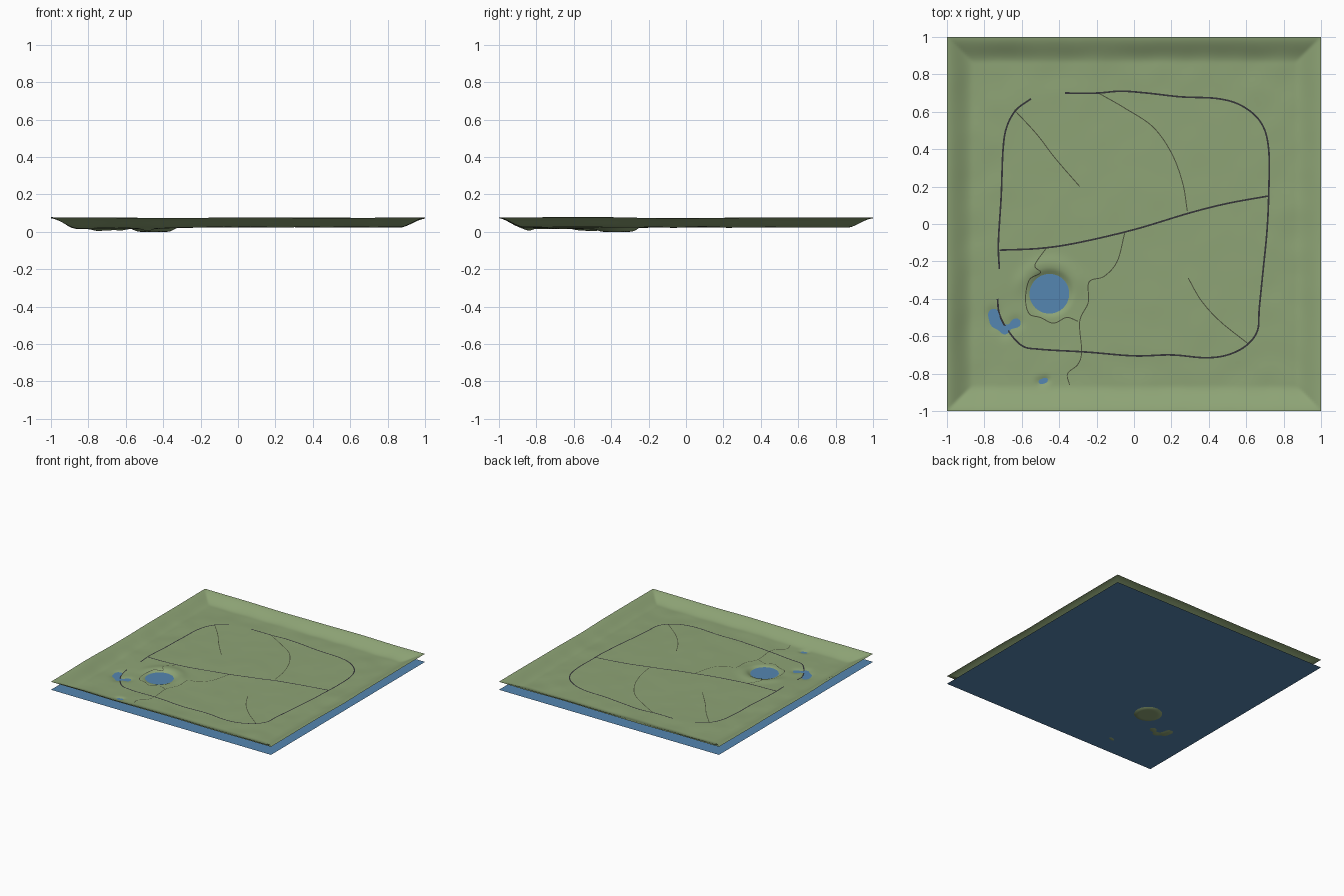
import bpy, bmesh, math
from mathutils import Vector, noise

cube = bpy.data.objects.get("Cube")
if cube:
    bpy.data.objects.remove(cube)


def material(name, colour):
    mat = bpy.data.materials.new(name)
    mat.use_nodes = True
    mat.diffuse_color = (*colour, 1)
    mat.node_tree.nodes["Principled BSDF"].inputs["Base Color"].default_value = (*colour, 1)
    return mat


GRASS = material("grass green", (0.27, 0.37, 0.18))
WATER = material("lake blue", (0.09, 0.24, 0.44))
ASPHALT = material("dark asphalt", (0.035, 0.035, 0.04))
TRACK = material("dirt track", (0.07, 0.08, 0.045))

WATER_LEVEL = 0.01
LAKE = Vector((-0.45, -0.37))
# Puddle dips: x, y, radius
DIPS = [(-0.75, -0.48, 0.035), (-0.74, -0.53, 0.035), (-0.69, -0.57, 0.04),
        (-0.63, -0.53, 0.035), (-0.5, -0.845, 0.025), (-0.47, -0.835, 0.02)]


def smooth(low, high, v):
    t = min(max((v - low) / (high - low), 0), 1)
    return t * t * (3 - 2 * t)


def height(x, y):
    """Ground height: gentle plain, low corner, raised border, lake bowl and puddles."""
    edge = max(abs(x), abs(y))
    low_corner = smooth(-0.2, -0.55, x) * smooth(-0.1, -0.45, y)
    z = 0.0245 - 0.008 * low_corner
    rough = 0.0015 + 0.0025 * smooth(0.6, 0.8, edge)
    z += rough * noise.noise((x * 7, y * 7, 0.3)) + 0.003 * noise.noise((x * 2, y * 2, 4.7))
    z = max(z, WATER_LEVEL + 0.003)
    rim = 0.075 + 0.006 * noise.noise((x * 2.5, y * 2.5, 1.6)) + 0.004 * max(0, x * y)
    z += (rim - z) * smooth(0.86, 1.01, edge)
    # Bank and bowl of the round lake
    d = (Vector((x, y)) - LAKE).length
    z += 0.008 * math.exp(-((d - 0.16) / 0.04) ** 2) * smooth(-0.42, -0.28, y)
    z *= smooth(0.075, 0.135, d)
    # Puddles
    dip = sum(math.exp(-((x - a) ** 2 + (y - b) ** 2) / (r * r)) for a, b, r in DIPS)
    return max(z - 0.009 * min(dip, 1.2), 0)


def add_object(name, bm, mat):
    mesh = bpy.data.meshes.new(name)
    bm.to_mesh(mesh)
    bm.free()
    mesh.materials.append(mat)
    obj = bpy.data.objects.new(name, mesh)
    bpy.context.collection.objects.link(obj)
    return obj


# Ground sheet
bm = bmesh.new()
bmesh.ops.create_grid(bm, x_segments=180, y_segments=180, size=1)
for v in bm.verts:
    v.co.z = height(v.co.x, v.co.y)
for f in bm.faces:
    f.smooth = True
add_object("ground", bm, GRASS)

# Water sheet under the ground
bm = bmesh.new()
bmesh.ops.create_grid(bm, x_segments=1, y_segments=1, size=1)
bmesh.ops.translate(bm, verts=bm.verts, vec=(0, 0, WATER_LEVEL))
add_object("water", bm, WATER)


def curve_points(pts, steps=14):
    """Smooth curve through points given in hundredths."""
    p = [Vector(q) / 100 for q in pts]
    p = [2 * p[0] - p[1]] + p + [2 * p[-1] - p[-2]]
    out = []
    for a, b, c, d in zip(p, p[1:], p[2:], p[3:]):
        for i in range(steps):
            t = i / steps
            out.append(b + 0.5 * t * (c - a + t * (2 * a - 5 * b + 4 * c - d
                                                   + t * (3 * (b - c) + d - a))))
    return out + [p[-2]]


def ribbon(name, pts, width, mat):
    """Thin strip laid over the ground."""
    line = curve_points(pts)
    bm = bmesh.new()
    previous = None
    for i, c in enumerate(line):
        along = line[min(i + 1, len(line) - 1)] - line[max(i - 1, 0)]
        side = Vector((-along.y, along.x)).normalized() * width / 2
        pair = []
        for q in (c + side, c - side):
            z = max(height(q.x, q.y), WATER_LEVEL - 0.003) + 0.0012
            pair.append(bm.verts.new((q.x, q.y, z)))
        if previous:
            bm.faces.new((previous[0], previous[1], pair[1], pair[0]))
        previous = pair
    add_object(name, bm, mat)


# Main roads
ROADS = {
    "ring_road_east": [(-37, 70), (-20, 70), (-7, 71), (7, 70), (25, 68), (45, 67), (58, 63),
                       (68, 54), (72, 40), (72, 15), (71, -5), (69, -25), (67, -45),
                       (66, -57), (60, -65), (50, -70), (38, -71.5), (20, -70), (0, -70.5),
                       (-25, -68.5), (-50, -67), (-60, -65), (-68, -56), (-72, -48), (-73, -40)],
    "ring_road_west": [(-72, -24), (-72.5, -10), (-71, 15), (-70, 40), (-68, 52),
                       (-63, 61), (-55, 67)],
    "cross_road": [(-72, -14), (-50, -13), (-30, -10), (0, -3), (30, 6), (50, 11), (72, 15)],
}
for name, pts in ROADS.items():
    ribbon(name, pts, 0.009, ASPHALT)

# Narrow tracks
TRACKS = {
    "north_track": [(-19, 70), (-5, 62), (10, 52), (20, 38), (26, 22), (28.5, 7)],
    "north_west_track": [(-64, 61), (-52, 48), (-42, 35), (-29, 20)],
    "south_east_track": [(29, -29), (36, -41), (46, -52), (61, -64)],
    "south_track": [(-5, -5), (-9, -20), (-16, -28), (-24, -31), (-24.5, -42), (-29, -52),
                    (-28, -68), (-30, -75), (-35.5, -80), (-34.5, -86)],
    "lake_track": [(-47, -13), (-53, -22), (-50, -26), (-56, -30), (-58, -40), (-56, -48),
                   (-50, -50), (-43, -53), (-36, -50), (-30, -52)],
}
for name, pts in TRACKS.items():
    ribbon(name, pts, 0.005, TRACK)
